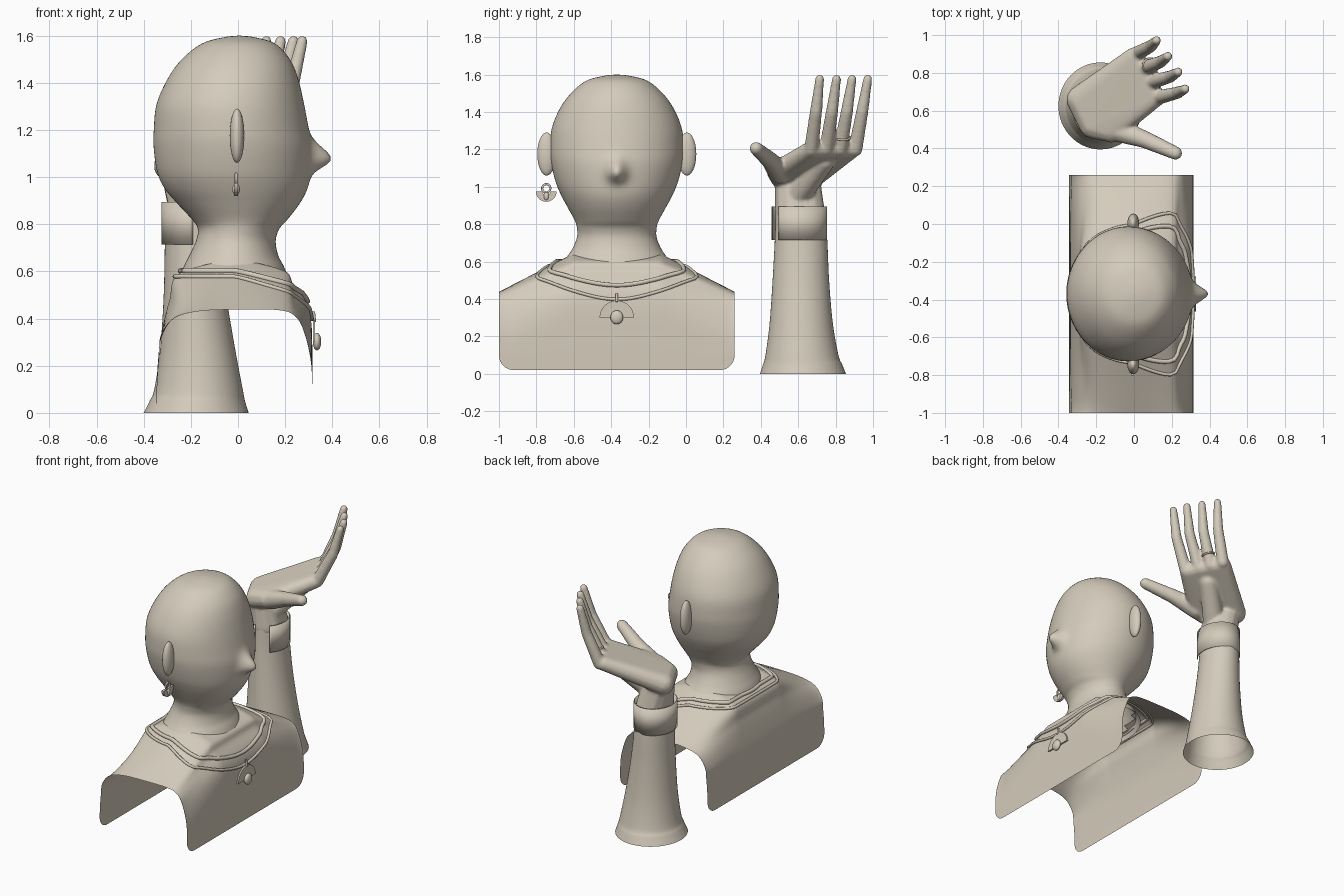
import bpy, bmesh, math
from mathutils import Vector
from mathutils.bvhtree import BVHTree

if "Cube" in bpy.data.objects:
    bpy.data.objects.remove(bpy.data.objects["Cube"])

mat = bpy.data.materials.new("pale_stone")
mat.diffuse_color = (0.66, 0.60, 0.50, 1)
mat.use_nodes = True
mat.node_tree.nodes["Principled BSDF"].inputs["Base Color"].default_value = mat.diffuse_color
YC = -0.37                       # y of the bust's centre plane


def add_object(name, verts, faces, smooth=True):
    me = bpy.data.meshes.new(name)
    me.from_pydata([tuple(v) for v in verts], [], faces)
    bm = bmesh.new()
    bm.from_mesh(me)
    bmesh.ops.recalc_face_normals(bm, faces=bm.faces)
    bm.to_mesh(me)
    bm.free()
    for p in me.polygons:
        p.use_smooth = smooth
    me.materials.append(mat)
    ob = bpy.data.objects.new(name, me)
    bpy.context.collection.objects.link(ob)
    return ob


def spline(rows, n):
    """Smooth curve through rows of numbers, n steps per row."""
    out = []
    for i in range(len(rows) - 1):
        a, b, c, d = (rows[max(i - 1, 0)], rows[i], rows[i + 1],
                      rows[min(i + 2, len(rows) - 1)])
        for k in range(n):
            t = k / n
            out.append(tuple(q + .5 * t * (r - p + t * (2*p - 5*q + 4*r - s + t * (3*(q - r) + s - p)))
                             for p, q, r, s in zip(a, b, c, d)))
    return out + [tuple(rows[-1])]


def grid_faces(rows, cols, closed):
    return [(i*cols + j, i*cols + (j + 1) % cols, (i + 1)*cols + (j + 1) % cols, (i + 1)*cols + j)
            for i in range(rows - 1) for j in range(cols if closed else cols - 1)]


def loft(name, rows, seg, bump=None):
    """Rows are z, x min, x max, y min, y max of oval rings."""
    verts = []
    for z, x0, x1, y0, y1 in rows:
        for j in range(seg):
            a = math.tau * j / seg
            v = Vector(((x0 + x1)/2 + (x1 - x0)/2*math.cos(a),
                        (y0 + y1)/2 + (y1 - y0)/2*math.sin(a), z))
            if bump:
                bump(v)
            verts.append(v)
    return add_object(name, verts, grid_faces(len(rows), seg, True))


def ellipsoid(name, loc, rad):
    bm = bmesh.new()
    bmesh.ops.create_uvsphere(bm, u_segments=32, v_segments=20, radius=1)
    verts = [[loc[k] + v.co[k]*rad[k] for k in range(3)] for v in bm.verts]
    faces = [[v.index for v in f.verts] for f in bm.faces]
    bm.free()
    return add_object(name, verts, faces)


def plate(name, outline, x, thick):
    """Flat outline in the y-z plane given a small thickness."""
    n = len(outline)
    verts = [(x + s*thick/2, y, z) for s in (-1, 1) for y, z in outline]
    faces = [tuple(range(n)), tuple(range(n, 2*n))]
    faces += [(i, (i + 1) % n, n + (i + 1) % n, n + i) for i in range(n)]
    return add_object(name, verts, faces, False)


def wire(name, points, radius, closed=True):
    cu = bpy.data.curves.new(name, 'CURVE')
    cu.dimensions = '3D'
    cu.bevel_depth = radius
    cu.bevel_resolution = 3
    cu.use_fill_caps = True
    sp = cu.splines.new('POLY')
    sp.points.add(len(points) - 1)
    for p, q in zip(sp.points, points):
        p.co = (*q, 1)
    sp.use_cyclic_u = closed
    sp.use_smooth = True
    cu.materials.append(mat)
    ob = bpy.data.objects.new(name, cu)
    bpy.context.collection.objects.link(ob)


def arc(cy, cz, r, a0, a1, n=24):
    return [(cy + r*math.cos(math.radians(a0 + (a1 - a0)*i/n)),
             cz + r*math.sin(math.radians(a0 + (a1 - a0)*i/n))) for i in range(n + 1)]


# head and neck, with a nose bump facing +x
def nose(v):
    if v.x > 0.1:
        dz = v.z - 1.075
        v.x += .083 * math.exp(-((v.y - YC)/.047)**2 - (dz/(.065 if dz > 0 else .045))**2)


head_rows = [(.56, -.25, .22, .31), (.62, -.23, .195, .27), (.67, -.205, .17, .237),
             (.73, -.178, .16, .213), (.78, -.17, .175, .213), (.82, -.195, .21, .225),
             (.885, -.255, .26, .26), (.95, -.31, .294, .295), (1.02, -.342, .308, .325),
             (1.12, -.357, .312, .35), (1.2, -.357, .30, .357), (1.31, -.345, .28, .348),
             (1.417, -.298, .255, .305), (1.5, -.238, .22, .245), (1.566, -.153, .157, .165),
             (1.593, -.06, .07, .07), (1.6, .005, .005, 0)]
head = loft("head", [(z, a, b, YC - h, YC + h) for z, a, b, h in spline(head_rows, 6)], 128, nose)

# shoulders: an open draped sheet, section blended from centre to ends
end_sec = [(-.345, .02), (-.342, .12), (-.335, .22), (-.325, .31), (-.27, .395), (-.16, .43),
           (0, .438), (.18, .434), (.25, .395), (.285, .31), (.308, .2), (.315, .1), (.315, .02)]
mid_sec = [(-.345, .02), (-.342, .14), (-.335, .27), (-.318, .37), (-.29, .48), (-.25, .59),
           (-.02, .645), (.19, .605), (.235, .545), (.29, .47), (.312, .37), (.315, .2), (.315, .02)]
verts, R, N = [], .08, 84
for i in range(N + 1):
    y = -.63 * math.cos(math.pi * i / N)
    v = abs(y)
    w = min(1, (.63 - v) / .4)
    c = max(0, v - (.63 - R))
    zb = .02 + R - math.sqrt(max(0, R*R - c*c))       # rounded lower corners
    sec = spline([(a[0] + (b[0] - a[0])*w, a[1] + (b[1] - a[1])*w)
                  for a, b in zip(end_sec, mid_sec)], 6)
    top = max(p[1] for p in sec)
    verts += [(x, YC + y, zb + (z - .02)*(top - zb)/(top - .02)) for x, z in sec]
cols = len(verts) // (N + 1)


def outside_neck(f):
    m = sum((Vector(verts[k]) for k in f), Vector()) / 4
    return ((m.x + .02)/.19)**2 + ((m.y - YC)/.24)**2 > 1


bust = add_object("shoulders", verts, [f for f in grid_faces(N + 1, cols, False) if outside_neck(f)])

# ears
for s, side in ((-1, "right"), (1, "left")):
    ellipsoid(side + "_ear", (-.004, YC + s*.375, 1.175), (.031, .05, .115))

# necklaces laid on the surface
allv, allf = [], []
for ob in (head, bust):
    o = len(allv)
    allv += [v.co.copy() for v in ob.data.vertices]
    allf += [[o + k for k in p.vertices] for p in ob.data.polygons]
tree = BVHTree.FromPolygons(allv, allf)
for name, z0, drop, r in (("upper_necklace", .602, .128, .012), ("lower_necklace", .578, .18, .009)):
    pts = []
    for i in range(96):
        a = math.tau * i / 96
        d = Vector((math.cos(a), math.sin(a), 0))
        z = z0 - drop * max(0, math.cos(a))**1.4
        hit = tree.ray_cast(Vector((-.02, YC, z)) + d*1.2, -d)[0]
        if hit:
            pts.append(hit + d*r*.5)
    wire(name, pts, r)

# pendant
plate("pendant_half_disc", arc(YC, .30, .092, 0, 180), .322, .01)
ellipsoid("pendant_bead", (.335, YC, .302), (.018, .034, .037))
wire("pendant_bail", [(.325, YC, .385), (.32, YC, .43)], .007, False)

# earring on one ear
EY = YC - .377
plate("earring_crescent", arc(EY, .975, .055, 180, 360) + arc(EY, .975, .022, 360, 180), -.008, .018)
ellipsoid("earring_bead", (-.008, EY, .948), (.016, .016, .024))
wire("earring_hook", [(-.008, y, z) for y, z in arc(EY, .992, .022, 0, 345, 23)], .006)

# forearm, open at the bottom
arm_rows = [(0, -.40, .045, .395, .855), (.05, -.375, .03, .412, .835), (.1, -.355, .02, .425, .815),
            (.27, -.33, -.012, .447, .785), (.5, -.315, -.05, .463, .765),
            (.72, -.31, -.075, .475, .755), (.88, -.303, -.085, .48, .74)]
loft("forearm", spline(arm_rows, 6), 64)

# hand: rounded hulls merged into one skin
hand = bmesh.new()


def hull(*balls):
    bm = bmesh.new()
    bmesh.ops.create_icosphere(bm, subdivisions=2, radius=1)
    unit = [v.co.copy() for v in bm.verts]
    bm.clear()
    for x, y, z, r in balls:
        for u in unit:
            bm.verts.new(Vector((x, y, z)) + u*r)
    bmesh.ops.convex_hull(bm, input=bm.verts)
    bmesh.ops.delete(bm, geom=[v for v in bm.verts if not v.link_faces], context='VERTS')
    bmesh.ops.recalc_face_normals(bm, faces=bm.faces)
    me = bpy.data.meshes.new("part")
    bm.to_mesh(me)
    bm.free()
    hand.from_mesh(me)
    bpy.data.meshes.remove(me)


hull((-.19, .58, .86, .105), (-.19, .64, .86, .105), (-.21, .56, 1.03, .085), (-.24, .63, 1.03, .09))
hull((-.29, .66, 1.05, .07), (-.22, .52, 1.05, .07), (-.12, .49, 1.08, .06),
     (.12, .67, 1.2, .047), (0, .89, 1.2, .047))
hull((-.15, .61, .97, .07), (0, .74, 1.14, .06))
thumb = [(-.1, .5, 1.08, .065), (.05, .45, 1.14, .048), (.22, .375, 1.205, .037)]
hull(*thumb[:2])
hull(*thumb[1:])
bases = [(.02, .905), (.055, .825), (.09, .75), (.13, .67)]
tips = [(.12, .972), (.18, .888), (.235, .805), (.272, .715)]
for (bx, by), (tx, ty) in zip(bases, tips):
    mid = (bx + .7*(tx - bx), by + .55*(ty - by), 1.4, .034)
    hull((bx, by, 1.2, .04), mid)
    hull(mid, (tx, ty, 1.577, .025))
me = bpy.data.meshes.new("hand")
hand.to_mesh(me)
hand.free()
me.materials.append(mat)
ob = bpy.data.objects.new("hand", me)
bpy.context.collection.objects.link(ob)
rm = ob.modifiers.new("skin", 'REMESH')
rm.mode = 'VOXEL'
rm.voxel_size = .009
rm.use_smooth_shade = True
sm = ob.modifiers.new("soften", 'SMOOTH')
sm.factor = .5
sm.iterations = 8

# finger ring
wire("finger_ring", [(.085 + .037*math.cos(a), .84 + .037*math.sin(a), 1.262 - .012*math.cos(a))
                     for a in [math.tau*i/32 for i in range(32)]], .006)

# open cuff bracelet
verts = []
for z in (.715, .895):
    for i in range(61):
        a = math.radians(-48 + 320*i/60)
        verts.append((-.195 + .129*math.cos(a), .606 + .149*math.sin(a), z))
cuff = add_object("cuff_bracelet", verts, grid_faces(2, 61, False))
so = cuff.modifiers.new("thickness", 'SOLIDIFY')
so.thickness = .006
